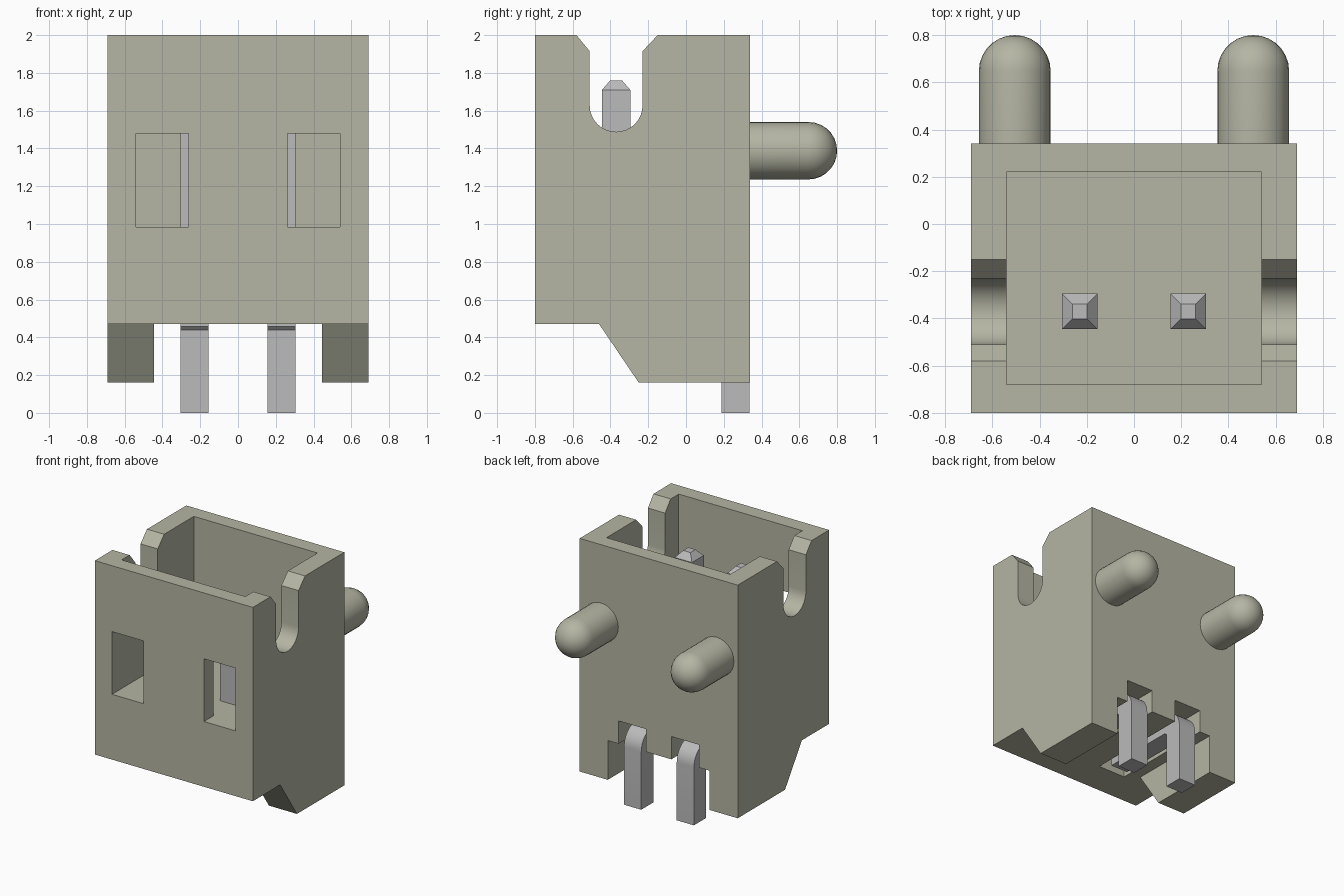
import bpy, bmesh, math
from mathutils import Vector

if "Cube" in bpy.data.objects:
    bpy.data.objects.remove(bpy.data.objects["Cube"])


def material(name, rgb):
    m = bpy.data.materials.new(name)
    m.diffuse_color = (*rgb, 1)
    m.use_nodes = True
    m.node_tree.nodes["Principled BSDF"].inputs["Base Color"].default_value = m.diffuse_color
    return m


PLASTIC = material("warm grey plastic", (0.46, 0.465, 0.37))
METAL = material("pin metal", (0.50, 0.495, 0.50))


def finish(bm, name, mat):
    bmesh.ops.recalc_face_normals(bm, faces=bm.faces[:])
    me = bpy.data.meshes.new(name)
    bm.to_mesh(me)
    bm.free()
    me.materials.append(mat)
    ob = bpy.data.objects.new(name, me)
    bpy.context.collection.objects.link(ob)
    return ob


def prism(points, x0, x1):
    """Extrude a (y, z) outline from x0 to x1."""
    bm = bmesh.new()
    face = bm.faces.new([bm.verts.new((x0, y, z)) for y, z in points])
    out = bmesh.ops.extrude_face_region(bm, geom=[face])["geom"]
    bmesh.ops.translate(bm, vec=(x1 - x0, 0, 0),
                        verts=[v for v in out if isinstance(v, bmesh.types.BMVert)])
    return bm


def block(x0, x1, y0, y1, z0, z1):
    return prism([(y0, z0), (y1, z0), (y1, z1), (y0, z1)], x0, x1)


def arc(cy, cz, r, a0, a1, n):
    return [(cy + r * math.cos(math.radians(a0 + (a1 - a0) * i / n)),
             cz + r * math.sin(math.radians(a0 + (a1 - a0) * i / n)))
            for i in range(n + 1)]


def cut(target, bm):
    cutter = finish(bm, "cutter", PLASTIC)
    cutter.hide_render = True
    mod = target.modifiers.new("cut", "BOOLEAN")
    mod.operation = "DIFFERENCE"
    mod.solver = "EXACT"
    mod.object = cutter
    bpy.context.view_layer.objects.active = target
    bpy.ops.object.modifier_apply(modifier=mod.name)
    bpy.data.objects.remove(cutter)


def smooth(ob):
    bpy.ops.object.select_all(action="DESELECT")
    ob.select_set(True)
    bpy.context.view_layer.objects.active = ob
    bpy.ops.object.shade_smooth_by_angle(angle=math.radians(32))


# Housing with sloped rear feet
housing = finish(prism([(-0.8, 0.47), (-0.46, 0.47), (-0.25, 0.16), (0.34, 0.16),
                        (0.34, 2), (-0.8, 2)], -0.69, 0.69), "housing", PLASTIC)
# Gap between the feet
cut(housing, block(-0.445, 0.445, -0.7, 0.5, 0, 0.47))
# Open cavity
cut(housing, block(-0.54, 0.54, -0.68, 0.22, 0.985, 2.2))
# Flared round-bottomed slots through both side walls
slot = [(-0.58, 2), (-0.51, 1.915)] + arc(-0.37, 1.628, 0.14, 180, 360, 16) \
    + [(-0.23, 1.915), (-0.15, 2), (-0.15, 2.1), (-0.58, 2.1)]
cut(housing, prism(slot, -0.9, 0.9))
# Front windows and pin channels underneath
for s in (-1, 1):
    xa, xb = sorted((s * 0.263, s * 0.54))
    cut(housing, block(xa, xb, -0.9, -0.6, 0.985, 1.48))
    cut(housing, block(s * 0.23 - 0.12, s * 0.23 + 0.12, -0.53, 0.5, 0.3, 0.65))
smooth(housing)

# Bent square pins with tapered tips
for s, side in ((-1, "left"), (1, "right")):
    path = [(-0.445, 1.71), (-0.445, 0.457), (0.17, 0.457), (0.187, 0.44), (0.187, 0),
            (0.337, 0)] + arc(0.187, 0.457, 0.15, 0, 90, 8) \
        + [(-0.295, 0.607), (-0.295, 1.71)]
    x = s * 0.23
    bm = prism(path, x - 0.075, x + 0.075)
    bm.normal_update()
    top = max(bm.faces, key=lambda f: f.calc_center_median().z
              - (0 if all(v.co.z > 1.7 for v in f.verts) else 9))
    tip = bmesh.ops.extrude_discrete_faces(bm, faces=[top])["faces"][0]
    centre = Vector((x, -0.37, 1.76))
    for v in tip.verts:
        v.co = centre + Vector((v.co.x - x, v.co.y + 0.37, 0)) * 0.42
    smooth(finish(bm, side + "_pin", METAL))

# Round-ended locating pegs on the back
for s, side in ((-1, "left"), (1, "right")):
    bm = bmesh.new()
    x, z, r = s * 0.505, 1.388, 0.152
    outline = [(0.3, 0), (0.3, r)] + arc(0.648, 0, r, 90, 0, 7)
    verts = [bm.verts.new((x, y, z + max(d, 0))) for y, d in outline]
    edges = [bm.edges.new(p) for p in zip(verts, verts[1:])]
    bmesh.ops.spin(bm, geom=verts + edges, cent=(x, 0, z), axis=(0, 1, 0),
                   angle=math.tau, steps=28, use_duplicate=False)
    bmesh.ops.remove_doubles(bm, verts=bm.verts[:], dist=0.0005)
    smooth(finish(bm, side + "_peg", PLASTIC))
